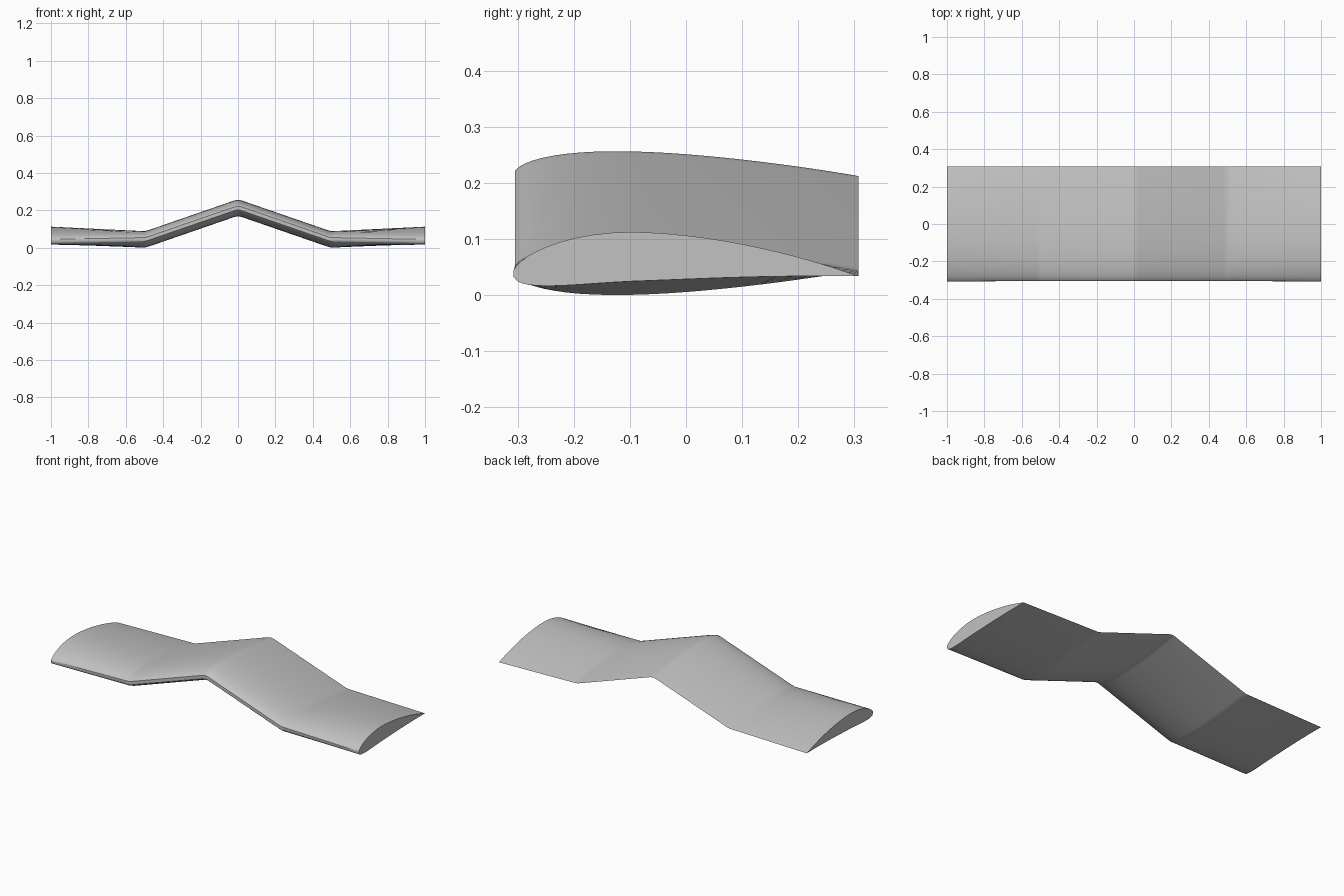
import bpy, bmesh, math

if "Cube" in bpy.data.objects:
    bpy.data.objects.remove(bpy.data.objects["Cube"])

CHORD, LEAD_Y, NOSE = 0.615, -0.308, 0.006
STEPS = 28

# Half-span stations: x, chord height, camber, blunt nose amount
HALF = [(0.0, 0.2125, 0.0, 1.0), (0.02, 0.2085, 0.0, 1.0),
        (0.48, 0.0495, 0.0, 1.0), (0.5, 0.0446, 0.0, 1.0),
        (0.52, 0.0443, 0.002, 0.96), (1.0, 0.034, 0.057, 0.0)]
STATIONS = [(-x, z, m, b) for x, z, m, b in reversed(HALF[1:])] + HALF


def half_thickness(f):
    """Half thickness of the wing section at chord fraction f."""
    return 5 * 0.1435 * (0.2969 * math.sqrt(f) - 0.126 * f - 0.3516 * f**2
                         + 0.2843 * f**3 - 0.1036 * f**4)


def camber(f, m, p=0.37):
    """Height and slope of the camber line."""
    k = m / p**2 if f < p else m / (1 - p)**2
    base = 0 if f < p else 1 - 2 * p
    return k * (base + 2 * p * f - f * f), 2 * k * (p - f)


def section(x, z, m, blunt):
    """Closed section: trailing edge, over the top, nose, back underneath."""
    fr = [NOSE + (1 - NOSE) * (1 - math.cos(math.pi * i / STEPS)) / 2
          for i in range(STEPS)]

    def point(f, side):
        c, slope = camber(f, m)
        a, t = math.atan(slope), half_thickness(f) * side
        return (x, LEAD_Y + CHORD * (f - t * math.sin(a)),
                z + CHORD * (c + t * math.cos(a)))

    nose = (x, LEAD_Y + CHORD * NOSE * blunt, z)
    trail = (x, LEAD_Y + CHORD, z)
    return ([trail] + [point(f, 1) for f in reversed(fr)] + [nose]
            + [point(f, -1) for f in fr])


# Loft the gull-shaped wing through its stations and cap both tips
bm = bmesh.new()
rings = [[bm.verts.new(p) for p in section(*s)] for s in STATIONS]
for a, b in zip(rings, rings[1:]):
    for i in range(len(a)):
        j = (i + 1) % len(a)
        bm.faces.new((a[i], a[j], b[j], b[i]))
bm.faces.new(rings[0])
bm.faces.new(rings[-1])
bmesh.ops.recalc_face_normals(bm, faces=bm.faces)

mesh = bpy.data.meshes.new("wing")
bm.to_mesh(mesh)
bm.free()
wing = bpy.data.objects.new("wing", mesh)
bpy.context.collection.objects.link(wing)

# Plain grey finish
grey = bpy.data.materials.new("light_grey")
grey.diffuse_color = (0.54, 0.54, 0.54, 1)
grey.use_nodes = True
grey.node_tree.nodes["Principled BSDF"].inputs["Base Color"].default_value = grey.diffuse_color
mesh.materials.append(grey)

# Smooth skin with sharp tips and trailing edge
bpy.context.view_layer.objects.active = wing
wing.select_set(True)
bpy.ops.object.shade_smooth_by_angle(angle=math.radians(30))
